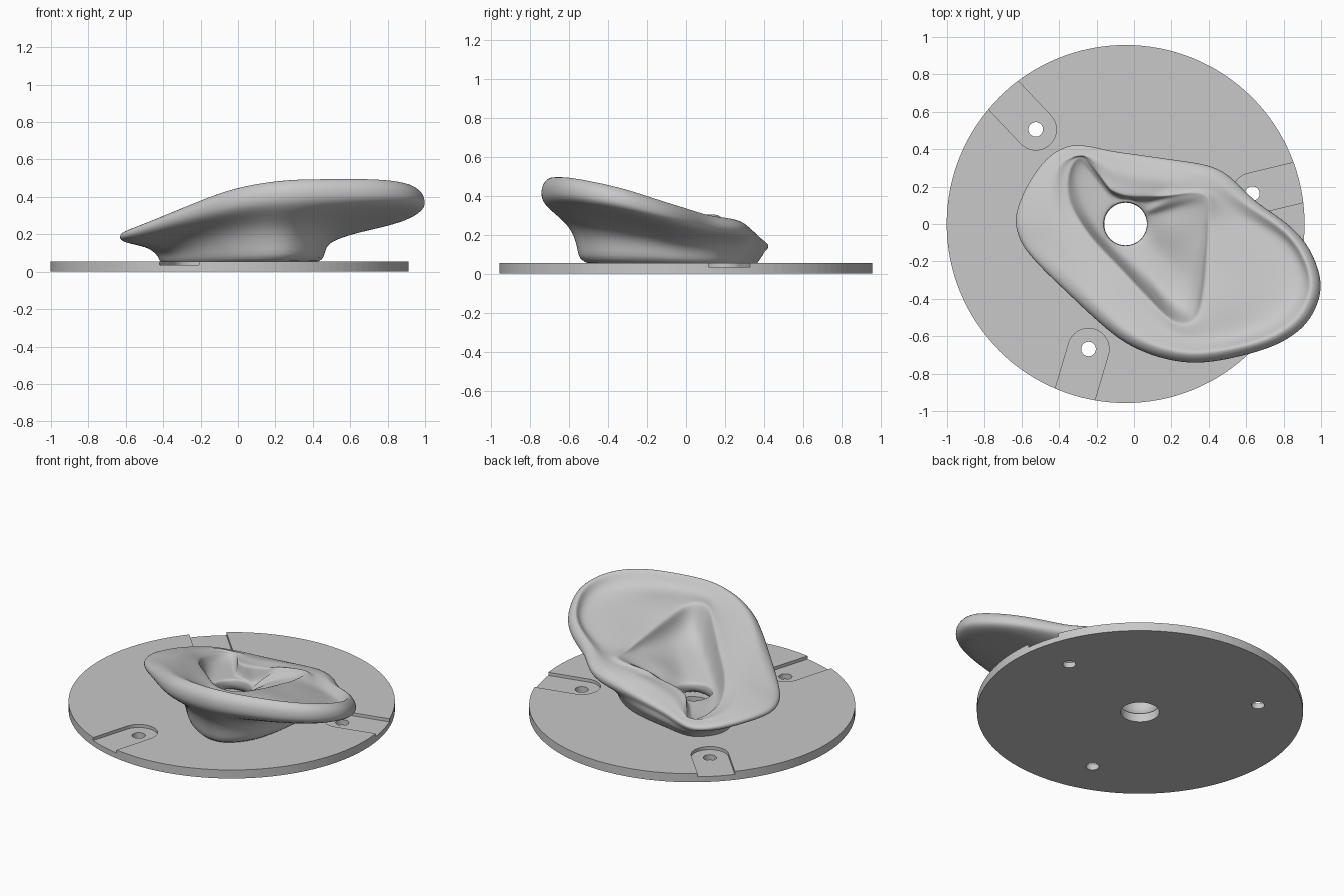
import bpy, bmesh, math
from mathutils import Vector
from mathutils.geometry import interpolate_bezier

if "Cube" in bpy.data.objects:
    bpy.data.objects.remove(bpy.data.objects["Cube"])

CX = -0.045          # axis of plate and canal
N = 96               # rays around the axis


def material(name, v):
    m = bpy.data.materials.new(name)
    m.diffuse_color = (v, v, v, 1)
    m.use_nodes = True
    m.node_tree.nodes["Principled BSDF"].inputs["Base Color"].default_value = m.diffuse_color
    return m


GREY = material("light grey", 0.58)


def make_object(name, bm):
    bmesh.ops.recalc_face_normals(bm, faces=bm.faces)
    me = bpy.data.meshes.new(name)
    bm.to_mesh(me)
    bm.free()
    ob = bpy.data.objects.new(name, me)
    bpy.context.collection.objects.link(ob)
    me.materials.append(GREY)
    return ob


def prism(name, outline, z0, z1):
    bm = bmesh.new()
    f = bm.faces.new([bm.verts.new((x, y, z0)) for x, y in outline])
    r = bmesh.ops.extrude_face_region(bm, geom=[f])
    vs = [v for v in r["geom"] if isinstance(v, bmesh.types.BMVert)]
    bmesh.ops.translate(bm, verts=vs, vec=(0, 0, z1 - z0))
    return make_object(name, bm)


def circle(x, y, r, n):
    return [(x + r * math.cos(2 * math.pi * i / n), y + r * math.sin(2 * math.pi * i / n)) for i in range(n)]


def cut(ob, cutter):
    m = ob.modifiers.new("cut", "BOOLEAN")
    m.object = cutter
    m.solver = "EXACT"
    cutter.hide_render = True
    cutter.hide_set(True)


# Base plate with central bore, three screw holes and three open slots
plate = prism("base_plate", circle(CX, 0, 0.957, 128), 0, 0.055)
cut(plate, prism("bore_cutter", circle(CX, 0, 0.114, 48), -0.1, 0.2))
for i, deg in enumerate((13.5, 133.5, 253.5)):
    a = math.radians(deg)
    hx, hy = CX + 0.697 * math.cos(a), 0.697 * math.sin(a)
    cut(plate, prism(f"screw_cutter_{i}", circle(hx, hy, 0.039, 32), -0.1, 0.2))
    arc = [(hx + 0.11 * math.cos(a + math.pi / 2 + math.pi * k / 24),
            hy + 0.11 * math.sin(a + math.pi / 2 + math.pi * k / 24)) for k in range(25)]
    far = [(x + 0.5 * math.cos(a), y + 0.5 * math.sin(a)) for x, y in (arc[-1], arc[0])]
    cut(plate, prism(f"slot_cutter_{i}", arc + far, 0.035, 0.2))


def ring(points):
    """Smooth closed curve sampled on N rays from the axis: list of (radius, z)."""
    p = [Vector(q) for q in points]
    n = len(p)
    dense = []
    for i in range(n):
        a, b, c, d = p[i - 1], p[i], p[(i + 1) % n], p[(i + 2) % n]
        k = (c - b).length / 3
        t0 = (c - a).normalized() * k * 0.9
        t1 = (d - b).normalized() * k * 0.9
        dense += interpolate_bezier(b, b + t0, c - t1, c, 24)[:-1]
    polar = sorted((math.atan2(q.y, q.x - CX), math.hypot(q.x - CX, q.y), q.z) for q in dense)
    lo, hi = polar[0], polar[-1]
    tau = 2 * math.pi
    polar = [(hi[0] - tau, hi[1], hi[2])] + polar + [(lo[0] + tau, lo[1], lo[2])]
    out, j = [], 0
    for i in range(N):
        a = -math.pi + tau * i / N
        while polar[j + 1][0] < a:
            j += 1
        s, e = polar[j], polar[j + 1]
        t = (a - s[0]) / max(e[0] - s[0], 1e-9)
        out.append((s[1] + (e[1] - s[1]) * t, s[2] + (e[2] - s[2]) * t))
    return out


def blend(a, b, t, dz=0.0):
    return [(p[0] + (q[0] - p[0]) * t, p[1] + (q[1] - p[1]) * t + dz) for p, q in zip(a, b)]


def swell(rg, angle, width, dz):
    """Raise a contour around one direction."""
    return [(r, z + dz * math.exp(-((-math.pi + 2 * math.pi * i / N - angle) / width) ** 2))
            for i, (r, z) in enumerate(rg)]


# Ear contours: widest outline, fold inside the rim, bowl edge, bowl floor, neck foot
outer = ring([(-.32, .42, .14), (-.1, .385, .17), (.15, .35, .20), (.4, .31, .225), (.5, .26, .235),
              (.65, .12, .255), (.82, 0, .285), (.93, -.12, .315), (1.0, -.33, .37), (.93, -.52, .405),
              (.77, -.64, .42), (.5, -.72, .42), (.3, -.74, .415), (.1, -.7, .395), (-.08, -.61, .36),
              (-.35, -.37, .28), (-.58, -.13, .205), (-.63, .02, .185), (-.57, .2, .17), (-.45, .36, .15)])
outer = [(r + 0.006, z) for r, z in outer]
fold = ring([(-.29, .385, .175), (-.1, .27, .22), (.16, .23, .27), (.4, .19, .285), (.58, .05, .275),
             (.8, -.09, .30), (.9, -.28, .345), (.85, -.43, .38), (.6, -.58, .41), (.3, -.63, .435),
             (.1, -.56, .42), (-.1, -.39, .375), (-.3, -.18, .31), (-.43, .1, .24), (-.4, .3, .19)])
edge = ring([(-.27, .375, .16), (-.2, .3, .18), (-.15, .2, .21), (-.05, .15, .23), (.1, .145, .255),
             (.17, .15, .28), (.39, .16, .305), (.395, .02, .31), (.39, -.12, .34), (.37, -.35, .385),
             (.33, -.51, .42), (.22, -.53, .43), (.1, -.42, .395), (-.05, -.26, .345), (-.25, -.04, .275),
             (-.345, .13, .215), (-.345, .28, .18)])
floor = ring([(-.25, .32, .135), (-.17, .2, .145), (-.05, .135, .15), (.1, .125, .18), (.16, .11, .25),
              (.35, .11, .275), (.38, -.02, .26), (.37, -.15, .245), (.345, -.34, .235), (.29, -.46, .245),
              (.2, -.44, .23), (.09, -.33, .2), (-.03, -.22, .18), (-.2, -.05, .165),
              (-.29, .13, .15), (-.31, .27, .14)])
foot = ring([(-.3, .35, .03), (-.41, .2, .03), (-.33, -.04, .03), (-.08, -.38, .03), (.13, -.53, .03),
             (.27, -.53, .03), (.4, -.38, .03), (.45, -.08, .03), (.38, .14, .03), (.2, .27, .03),
             (-.1, .34, .03)])

canal = [(0.114, 0.135)] * N
canal_foot = [(0.115, 0.04)] * N
crest = [(r - 0.06, z * 1.2) for r, z in outer]
brow = [(r - 0.012, z * 1.12) for r, z in outer]
under = [(r - 0.012, z * 0.86) for r, z in outer]
flare = [(f[0] + 0.04, 0.05 + 0.46 * (o[1] - 0.05)) for f, o in zip(foot, outer)]
neck = [(f[0] + 0.012, 0.05 + 0.18 * (o[1] - 0.05)) for f, o in zip(foot, outer)]
# Soft ridge branching across the upper hollow
hollow = swell(blend(edge, fold, 0.5, -0.006), -0.65, 0.18, 0.025)
# Ridge running from the bowl edge towards the canal
mid_floor = swell(blend(canal, floor, 0.4), -0.1, 0.5, 0.05)

rings = [canal_foot, canal, [(r + 0.008, z + 0.006) for r, z in canal], mid_floor, floor,
         blend(floor, edge, 0.85), edge, hollow, fold, blend(fold, crest, 0.7), crest, brow,
         outer, under, blend(under, flare, 0.55, 0.01), flare, neck, foot]
# Keep neighbouring top contours from crossing
for k in range(3, 10):
    rings[k] = [(max(p[0], q[0] + 0.008), p[1]) for p, q in zip(rings[k], rings[k - 1])]
for k in (9, 8, 7, 6, 5, 4, 3):
    rings[k] = [(min(p[0], q[0] - 0.006), p[1]) for p, q in zip(rings[k], rings[k + 1])]

# Ear: skin stretched over the contours
bm = bmesh.new()
rows = [[bm.verts.new((CX + r * math.cos(-math.pi + 2 * math.pi * i / N),
                       r * math.sin(-math.pi + 2 * math.pi * i / N), z))
         for i, (r, z) in enumerate(rg)] for rg in rings]
for a, b in list(zip(rows, rows[1:])) + [(rows[-1], rows[0])]:
    for i in range(N):
        j = (i + 1) % N
        bm.faces.new((a[i], a[j], b[j], b[i]))
ear = make_object("ear", bm)
sub = ear.modifiers.new("smooth", "SUBSURF")
sub.levels = sub.render_levels = 2
for p in ear.data.polygons:
    p.use_smooth = True
